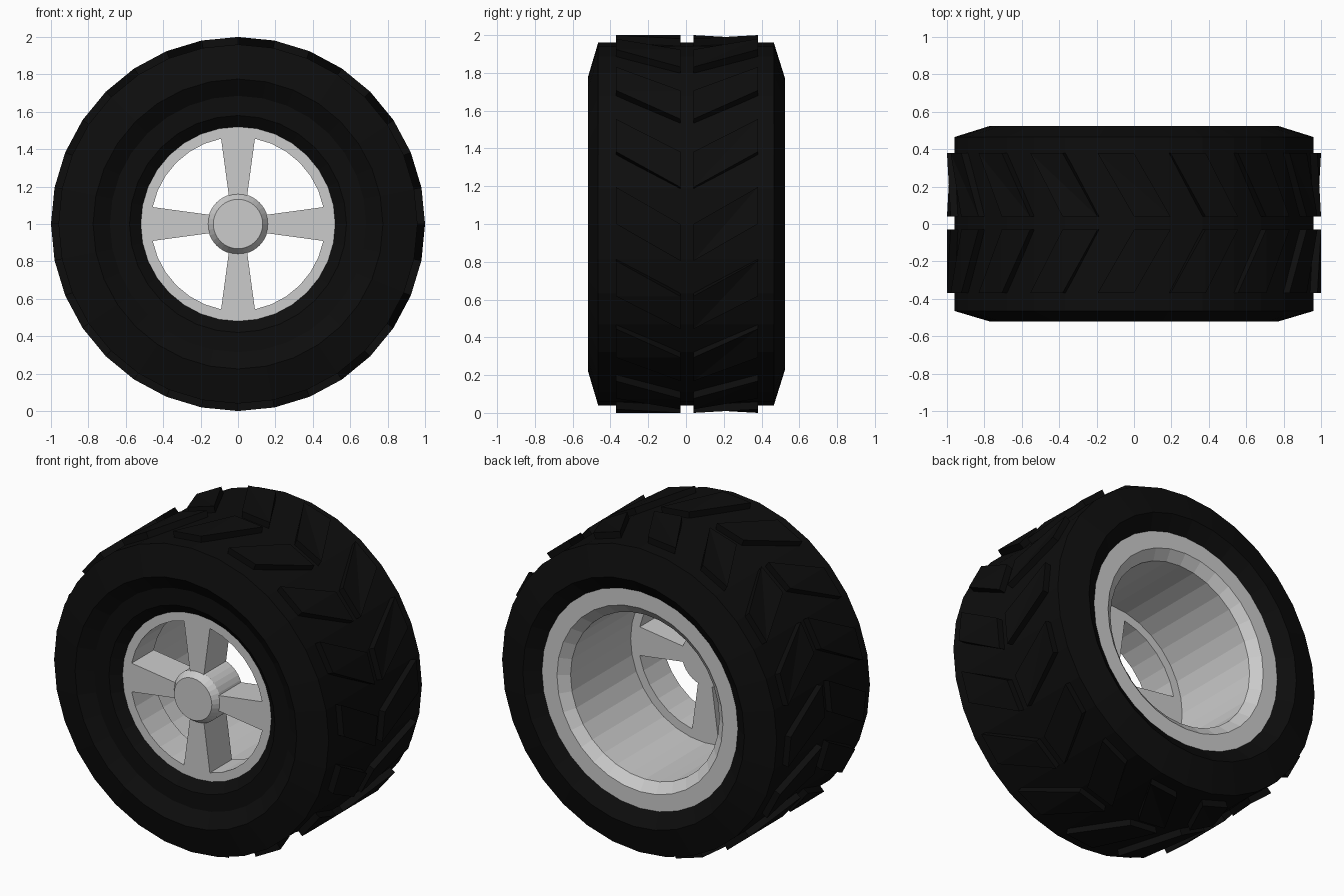
import bpy, bmesh
from math import cos, sin, tau
from mathutils import Matrix, Vector

if "Cube" in bpy.data.objects:
    bpy.data.objects.remove(bpy.data.objects["Cube"])

SIDES = 32
CENTRE = 1.0

black = bpy.data.materials.new("black_rubber")
black.diffuse_color = (0.004, 0.004, 0.004, 1)
black.use_nodes = True
black.node_tree.nodes["Principled BSDF"].inputs["Base Color"].default_value = black.diffuse_color


def polar(r, y, k):
    a = tau * k / SIDES
    return (r * cos(a), y, CENTRE + r * sin(a))


def finish(bm, name, mat=None):
    mesh = bpy.data.meshes.new(name)
    bm.to_mesh(mesh)
    bm.free()
    obj = bpy.data.objects.new(name, mesh)
    bpy.context.collection.objects.link(obj)
    if mat:
        mesh.materials.append(mat)
    return obj


def lathe(name, profile, mat=None):
    """Spin an (radius, y) profile around the wheel axle."""
    bm = bmesh.new()
    rings = [[bm.verts.new(polar(r, y, k)) for k in range(SIDES)] for r, y in profile]
    for a, b in zip(rings, rings[1:]):
        for k in range(SIDES):
            n = (k + 1) % SIDES
            bm.faces.new((a[k], a[n], b[n], b[k]))
    bmesh.ops.remove_doubles(bm, verts=bm.verts, dist=1e-5)
    return finish(bm, name, mat)


# Tyre body, from rear bead over the tread to the front recess
lathe("tyre", [(0.685, 0.46), (0.775, 0.523), (0.96, 0.465), (0.96, -0.465),
               (0.775, -0.52), (0.685, -0.46), (0.58, -0.46), (0.52, -0.41)], black)

# Rim: front ring, deep barrel and rear flange
lathe("rim", [(0.52, -0.41), (0.465, -0.41), (0.465, -0.19), (0.52, -0.19),
              (0.52, 0.41), (0.58, 0.46), (0.685, 0.46)])

# Hub with bevelled cap
lathe("hub", [(0, -0.19), (0.163, -0.19), (0.163, -0.405), (0.132, -0.45), (0, -0.45)])

# Four tapered spokes
bm = bmesh.new()
for i in range(4):
    turn = Matrix.Rotation(tau * i / 4, 3, 'Y')
    outline = [(-0.046, 0.13), (0.046, 0.13), (0.093, 0.475), (-0.093, 0.475)]
    front, back = [[bm.verts.new(turn @ Vector((x, y, z)) + Vector((0, 0, CENTRE)))
                    for x, z in outline] for y in (-0.41, -0.19)]
    bm.faces.new(front)
    bm.faces.new(back[::-1])
    for j in range(4):
        n = (j + 1) % 4
        bm.faces.new((front[n], front[j], back[j], back[n]))
bmesh.ops.recalc_face_normals(bm, faces=bm.faces)
finish(bm, "spokes")


# Chevron tread blocks: each leans one segment from outer to inner edge
def tread(name, outer_y, inner_y, flip):
    bm = bmesh.new()
    for k in range(0, SIDES, 2):
        corners = [(outer_y, k), (outer_y, k + 1), (inner_y, k), (inner_y, k - 1)]
        if flip:
            corners = corners[1:] + corners[:1]
        top, low = [[bm.verts.new(polar(r, y, a)) for y, a in corners] for r in (1.0, 0.95)]
        for q in (top, low):
            bm.faces.new((q[0], q[1], q[2]))
            bm.faces.new((q[0], q[2], q[3]))
        for j in range(4):
            n = (j + 1) % 4
            bm.faces.new((top[j], top[n], low[n], low[j]))
    bmesh.ops.recalc_face_normals(bm, faces=bm.faces)
    finish(bm, name, black)


tread("tread_front", -0.37, -0.03, False)
tread("tread_rear", 0.38, 0.04, True)
